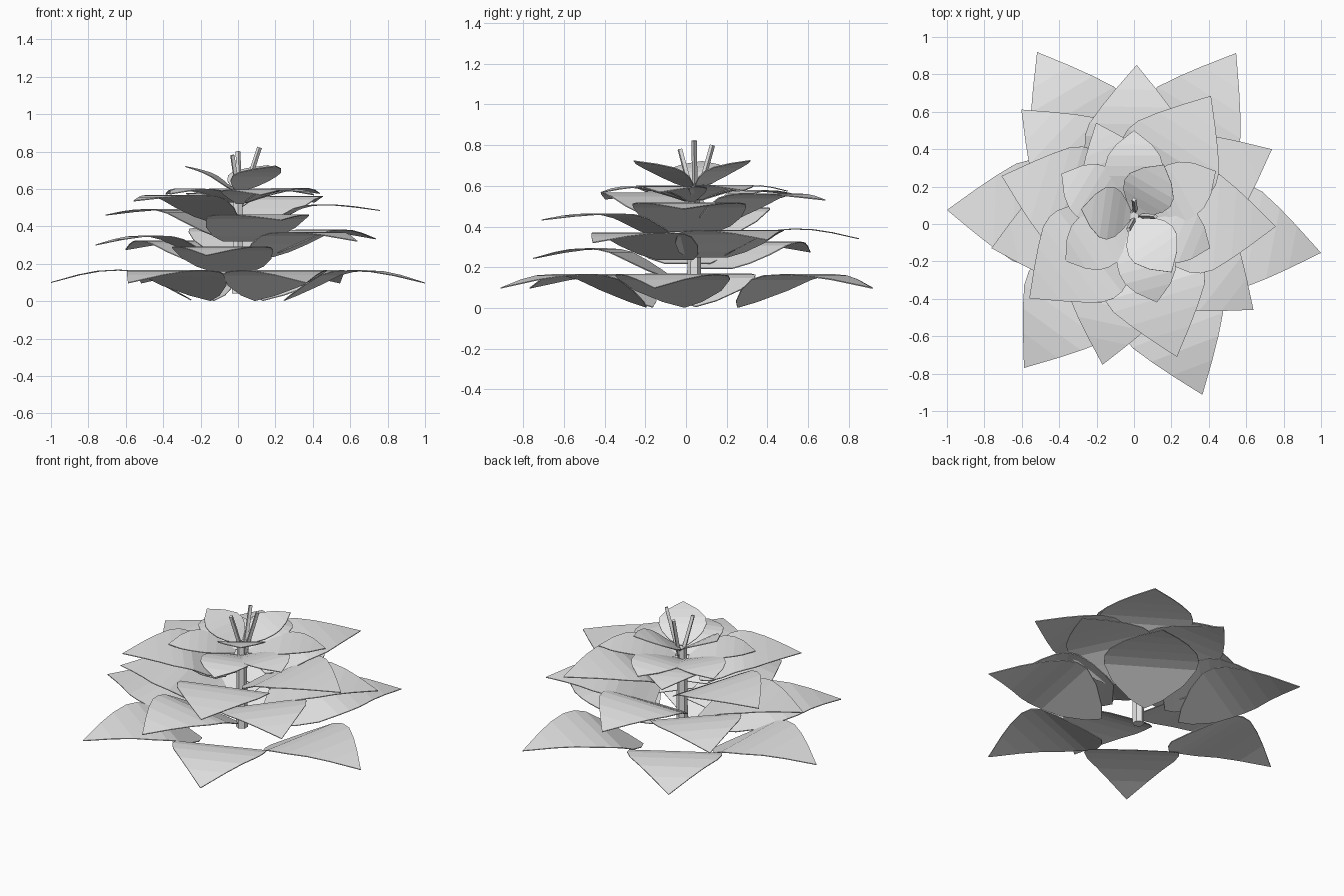
import bpy, bmesh
from math import radians
from mathutils import Vector, Matrix

if "Cube" in bpy.data.objects:
    bpy.data.objects.remove(bpy.data.objects["Cube"])

CENTRE = Vector((0, 0.04, 0))

grey = bpy.data.materials.new("light_grey")
grey.use_nodes = True
grey.diffuse_color = (0.8, 0.8, 0.8, 1)
grey.node_tree.nodes["Principled BSDF"].inputs["Base Color"].default_value = (0.8, 0.8, 0.8, 1)

# Petal rows: (fraction along, fraction of half width, fraction of rise)
# Rise above 1 is measured as droop towards the tip: 2 means the full droop.
ARCHED = [(0, 0, 0), (.07, .35, .18), (.2, .76, .52), (.33, .98, .86), (.42, 1, .97),
          (.52, .92, 1), (.66, .68, 1.08), (.8, .41, 1.38), (1, 0, 2)]
BROAD = [(0, .42, 0), (.08, .68, .2), (.2, .9, .53), (.33, 1, .86), (.42, 1, .97),
         (.52, .92, 1), (.66, .68, 1.08), (.8, .41, 1.38), (1, 0, 2)]
ROUNDED = [(0, .15, 0), (.12, .45, .3), (.28, .8, .65), (.42, 1, .87), (.55, 1, .97),
           (.68, .9, 1.05), (.82, .62, 1.35), (1, 0, 2)]
CUPPED = [(0, .2, 0), (.12, .55, .16), (.26, .86, .38), (.41, 1, .59),
          (.56, .96, .74), (.77, .62, .88), (1, 0, 1)]


def finish(name, bm):
    """Turn a bmesh into a flat shaded object."""
    bmesh.ops.remove_doubles(bm, verts=bm.verts, dist=0.0005)
    mesh = bpy.data.meshes.new(name)
    bm.to_mesh(mesh)
    bm.free()
    mesh.materials.append(grey)
    obj = bpy.data.objects.new(name, mesh)
    bpy.context.collection.objects.link(obj)
    return obj


def petal(name, rows, angle, inner, outer, half, peak, rise, droop):
    """A thin sheet bent along its length, straight across its width."""
    bm = bmesh.new()
    spin = Matrix.Rotation(radians(angle), 4, 'Z')
    pairs = []
    for t, w, h in rows:
        z = peak - rise * (1 - h) if h <= 1 else peak - droop * (h - 1)
        r = inner + (outer - inner) * t
        pairs.append([bm.verts.new(CENTRE + spin @ Vector((r, s * w * half, z)))
                      for s in (-1, 1)])
    for (a, b), (c, d) in zip(pairs, pairs[1:]):
        bm.faces.new((a, c, d, b))
    thick = finish(name, bm).modifiers.new("thickness", 'SOLIDIFY')
    thick.thickness = 0.005
    thick.offset = 0


def rod(name, start, end, r1, r2, sides):
    """A tapered straight rod between two points."""
    start, end = Vector(start), Vector(end)
    axis = end - start
    bm = bmesh.new()
    turn = axis.to_track_quat('Z', 'Y').to_matrix().to_4x4()
    bmesh.ops.create_cone(bm, cap_ends=True, segments=sides, radius1=r1, radius2=r2,
                          depth=axis.length,
                          matrix=Matrix.Translation((start + end) / 2) @ turn)
    finish(name, bm)


# Whorls: rows, inner radius, half width, rise, droop, then (angle, tip radius, tip height)
WHORLS = {
    "bottom_petal": (ARCHED, .25, .283, .16, .066, [
        (58, 1.03, .097), (120.5, 1.02, .097), (178, 1.0, .1),
        (234, 1.0, .097), (291, 1.02, .097), (349, 1.018, .097)]),
    "lower_petal": (BROAD, .15, .27, .13, .048, [
        (26, .82, .333), (89, .81, .34), (136.5, .83, .275),
        (192.5, .78, .3), (258, .81, .243), (322, .81, .32)]),
    "middle_petal": (BROAD, .1, .278, .14, .03, [
        (57.5, .765, .53), (-4, .76, .485), (287, .785, .432),
        (218, .71, .535), (163, .74, .46)]),
    "back_petal": (ARCHED, .1, .18, .1, .02, [(112, .54, .556)]),
    "upper_petal": (ROUNDED, .04, .155, .07, .028, [
        (149.5, .45, .572), (90, .46, .574), (29, .5, .576),
        (-22.5, .44, .568), (-75, .475, .567), (213, .437, .572)]),
    "inner_petal": (CUPPED, .02, .142, .13, 0, [
        (60, .32, .725), (172, .285, .72), (-56, .36, .723)]),
}
for name, (rows, inner, half, rise, droop, petals) in WHORLS.items():
    for i, (angle, outer, tip) in enumerate(petals):
        petal(f"{name}_{i + 1}", rows, angle, inner, outer, half, tip + droop, rise, droop)

# Stem and the three stamens rising from its top
rod("stem", (0, .04, .04), (0, .04, .59), .036, .028, 6)
for i, tip in enumerate([(.115, .04, .822), (0, .13, .8), (-.03, -.03, .78)]):
    rod(f"stamen_{i + 1}", (.01, .045, .5), tip, .014, .013, 4)
